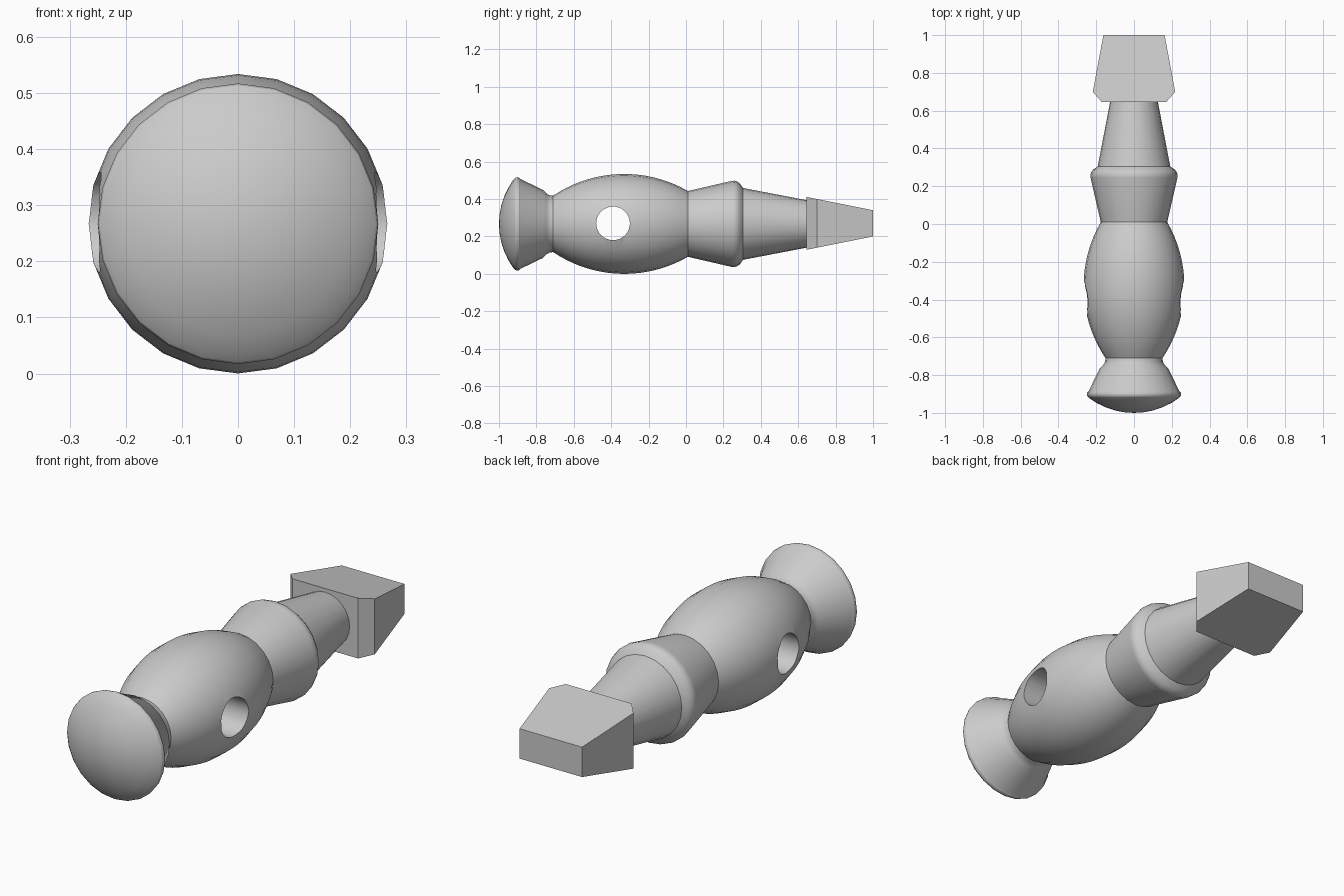
import bpy, bmesh, math

if "Cube" in bpy.data.objects:
    bpy.data.objects.remove(bpy.data.objects["Cube"])

AXIS_Z = 0.267
SIDES = 24


def make_object(name, bm):
    bmesh.ops.recalc_face_normals(bm, faces=bm.faces)
    mesh = bpy.data.meshes.new(name)
    bm.to_mesh(mesh)
    bm.free()
    obj = bpy.data.objects.new(name, mesh)
    bpy.context.collection.objects.link(obj)
    return obj


def lathe(name, profile):
    """Turn (y, radius) points around the long axis; both ends close."""
    bm = bmesh.new()
    rings = []
    for y, r in profile:
        rings.append([bm.verts.new((r * math.sin(a), y, AXIS_Z + r * math.cos(a)))
                      for a in (2 * math.pi * i / SIDES for i in range(SIDES))])
    for a, b in zip(rings, rings[1:]):
        for i in range(SIDES):
            j = (i + 1) % SIDES
            bm.faces.new((a[i], a[j], b[j], b[i]))
    tip = bm.verts.new((0, -1, AXIS_Z))
    for i in range(SIDES):
        bm.faces.new((tip, rings[0][i], rings[0][(i + 1) % SIDES]))
    bm.faces.new(rings[-1])
    return make_object(name, bm)


# Turned profile: domed head, rim, neck, bulging torso, hips, leg
dome = [(-0.6 - math.sqrt(0.16 - r * r), r) for r in (0.05, 0.1, 0.15, 0.2, 0.235)]
rim = [(-0.912, 0.247), (-0.903, 0.25), (-0.893, 0.248), (-0.885, 0.24)]
neck = [(-0.765, 0.182), (-0.745, 0.162), (-0.73, 0.153)]
torso = [(y, 0.267 - 0.68 + math.sqrt(0.68 ** 2 - (y + 0.33) ** 2))
         for y in (-0.71 + 0.72 * i / 20 for i in range(21))]
hips = [(0.245, 0.23), (0.26, 0.231), (0.275, 0.226), (0.288, 0.216), (0.305, 0.192)]
leg = [(0.66, 0.124)]
body = lathe("turned_body", dome + rim + neck + torso + hips + leg)

# Rod hole through the torso
bpy.ops.mesh.primitive_cylinder_add(vertices=32, radius=0.09, depth=1,
                                    location=(0, -0.39, 0.27),
                                    rotation=(0, math.pi / 2, 0))
cutter = bpy.context.object
cutter.name = "rod_hole_cutter"
cutter.hide_render = True
mod = body.modifiers.new("rod_hole", 'BOOLEAN')
mod.operation = 'DIFFERENCE'
mod.solver = 'EXACT'
mod.object = cutter
bpy.ops.object.select_all(action='DESELECT')
body.select_set(True)
bpy.context.view_layer.objects.active = body
bpy.ops.object.modifier_apply(modifier=mod.name)
bpy.data.objects.remove(cutter)
bpy.ops.object.shade_smooth_by_angle(angle=math.radians(25))

# Flat-sided wedge foot: (y, half width, half height) sections
bm = bmesh.new()
sections = [[bm.verts.new((sx * w, y, 0.27 + sz * h))
             for sx, sz in ((-1, -1), (1, -1), (1, 1), (-1, 1))]
            for y, w, h in ((0.645, 0.17, 0.141), (0.7, 0.218, 0.13), (1.0, 0.162, 0.07))]
for a, b in zip(sections, sections[1:]):
    for i in range(4):
        j = (i + 1) % 4
        bm.faces.new((a[i], a[j], b[j], b[i]))
bm.faces.new(sections[0])
bm.faces.new(sections[-1])
make_object("foot", bm)
